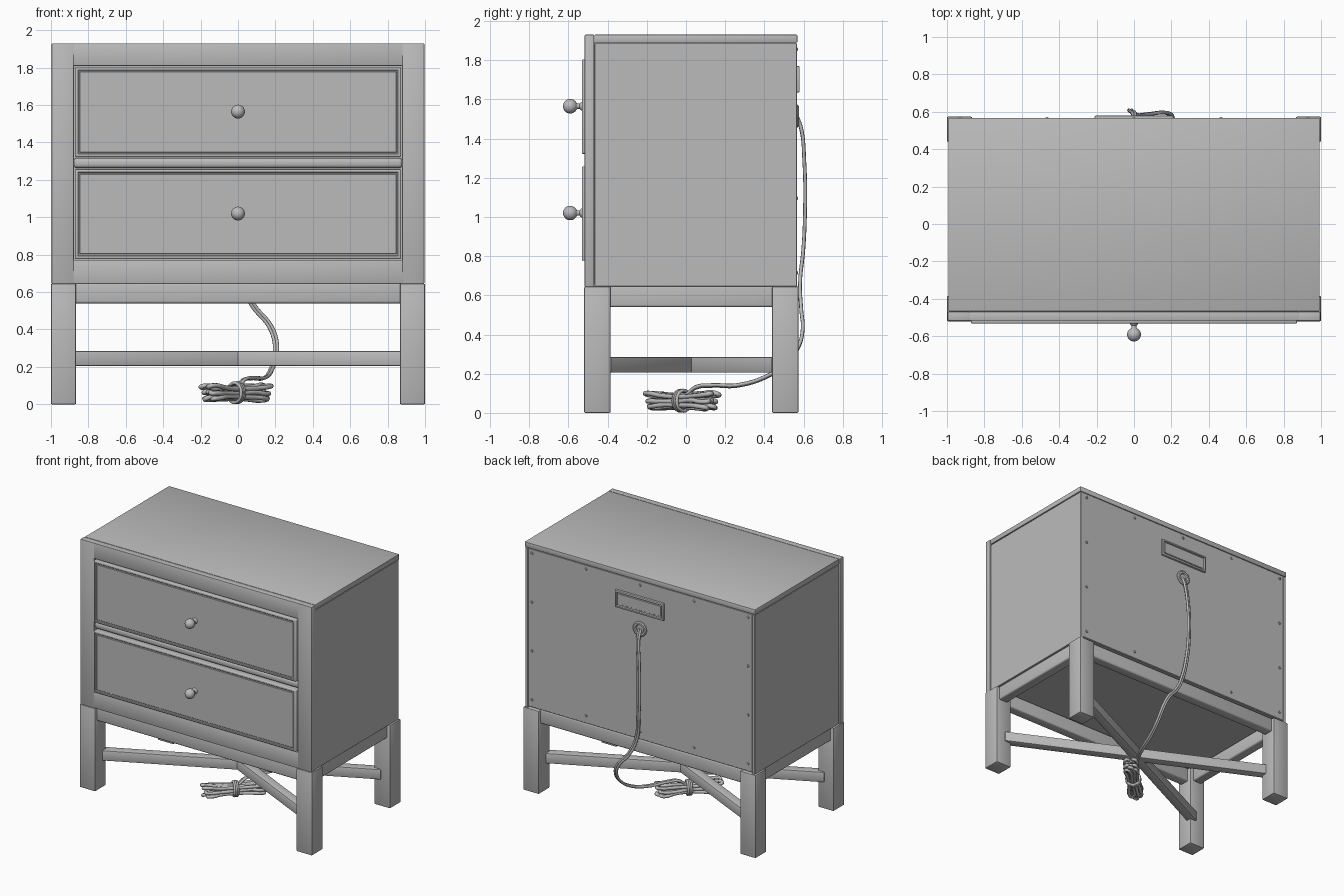
import bpy, bmesh, math, random
from mathutils import Vector, Matrix

if "Cube" in bpy.data.objects:
    bpy.data.objects.remove(bpy.data.objects["Cube"])

random.seed(4)
grey = bpy.data.materials.new("grey")
grey.diffuse_color = (0.5, 0.5, 0.5, 1)
grey.use_nodes = True
grey.node_tree.nodes["Principled BSDF"].inputs["Base Color"].default_value = grey.diffuse_color


def finish(ob, angle=35):
    ob.data.materials.clear()
    ob.data.materials.append(grey)
    bpy.ops.object.select_all(action='DESELECT')
    ob.select_set(True)
    bpy.context.view_layer.objects.active = ob
    bpy.ops.object.shade_smooth_by_angle(angle=math.radians(angle))
    return ob


def from_bmesh(name, bm):
    me = bpy.data.meshes.new(name)
    bm.to_mesh(me)
    bm.free()
    ob = bpy.data.objects.new(name, me)
    bpy.context.collection.objects.link(ob)
    return finish(ob)


def box(name, x, y, z, bevel=0.006, seg=2, insets=(), facing=-1):
    """Box from ranges; insets are (thickness, depth) steps on the y-facing side."""
    bm = bmesh.new()
    bmesh.ops.create_cube(bm, size=1)
    for v in bm.verts:
        for i, (a, b) in enumerate((x, y, z)):
            v.co[i] = a if v.co[i] < 0 else b
    if bevel:
        bmesh.ops.bevel(bm, geom=bm.edges[:], offset=bevel, segments=seg,
                        profile=0.5, affect='EDGES')
    bm.normal_update()
    if insets:
        face = max((f for f in bm.faces if f.normal.y * facing > 0.99),
                   key=lambda f: f.calc_area())
        for t, d in insets:
            bmesh.ops.inset_individual(bm, faces=[face], thickness=t, depth=d)
    return from_bmesh(name, bm)


def lathe(name, profile, origin, outward, steps=24):
    """Spin (radius, distance) points about the y axis."""
    bm = bmesh.new()
    vs = [bm.verts.new((r, d * outward, 0)) for r, d in profile]
    es = [bm.edges.new(p) for p in zip(vs, vs[1:])]
    bmesh.ops.spin(bm, geom=vs + es, cent=(0, 0, 0), axis=(0, 1, 0),
                   angle=math.tau, steps=steps)
    bmesh.ops.remove_doubles(bm, verts=bm.verts[:], dist=1e-5)
    bmesh.ops.recalc_face_normals(bm, faces=bm.faces[:])
    bmesh.ops.translate(bm, verts=bm.verts[:], vec=origin)
    return from_bmesh(name, bm)


def tube(name, paths, radius, cyclic=False):
    cu = bpy.data.curves.new(name, 'CURVE')
    cu.dimensions = '3D'
    cu.bevel_depth, cu.bevel_resolution, cu.resolution_u = radius, 2, 6
    cu.use_fill_caps = True
    for pts in paths:
        sp = cu.splines.new('BEZIER')
        sp.bezier_points.add(len(pts) - 1)
        for bp, p in zip(sp.bezier_points, pts):
            bp.co = p
            bp.handle_left_type = bp.handle_right_type = 'AUTO'
        sp.use_cyclic_u = cyclic
    ob = bpy.data.objects.new(name, cu)
    bpy.context.collection.objects.link(ob)
    bpy.ops.object.select_all(action='DESELECT')
    ob.select_set(True)
    bpy.context.view_layer.objects.active = ob
    bpy.ops.object.convert(target='MESH')
    return finish(bpy.context.view_layer.objects.active, 60)


# Cabinet body, top and side panels
box("body", (-0.97, 0.97), (-0.47, 0.56), (0.655, 1.89), 0)
box("top", (-0.992, 0.992), (-0.467, 0.568), (1.89, 1.93), 0.004)
for s, side in ((-1, "left"), (1, "right")):
    box(side + "_side", sorted((s * 0.965, s * 0.988)), (-0.467, 0.566),
        (0.645, 1.886), 0.002, 1)

# Front frame
FY = (-0.517, -0.469)
for s, side in ((-1, "left"), (1, "right")):
    box(side + "_stile", sorted((s * 0.878, s * 0.996)), FY, (0.645, 1.93), 0.004)
box("front_top_rail", (-0.88, 0.88), FY, (1.809, 1.93), 0.004)
box("front_bottom_rail", (-0.88, 0.88), FY, (0.645, 0.772), 0.004)
box("middle_rail", (-0.88, 0.88), (-0.514, -0.46), (1.263, 1.317), 0.02, 4)

# Drawers and knobs
knob = [(0, 0), (0.024, 0), (0.022, 0.008), (0.013, 0.016), (0.013, 0.028)]
knob += [(0.037 * math.sin(a), 0.064 - 0.037 * math.cos(a))
         for a in [math.radians(d) for d in range(22, 181, 14)]]
knob[-1] = (0, 0.101)
for name, z0, z1, zk in (("lower", 0.777, 1.257, 1.02), ("upper", 1.322, 1.804, 1.565)):
    box(name + "_drawer", (-0.872, 0.872), (-0.532, -0.46), (z0, z1), 0.007, 3,
        [(0.012, 0), (0.006, -0.004), (0.008, 0), (0.004, 0.003)])
    lathe(name + "_knob", knob, (0, -0.527, zk), -1)

# Legs and upper rails of the stand
LEG_Y = {"front": (-0.52, -0.385), "back": (0.44, 0.574)}
for end, y in LEG_Y.items():
    for s, side in ((-1, "left"), (1, "right")):
        box(f"{end}_{side}_leg", sorted((s * 0.866, s * 1.0)), y, (0, 0.645), 0.006)
RZ = (0.54, 0.65)
box("stand_front_rail", (-0.88, 0.88), (-0.495, -0.415), RZ, 0.012, 3)
box("stand_back_rail", (-0.88, 0.88), (0.47, 0.55), RZ, 0.012, 3)
for s, side in ((-1, "left"), (1, "right")):
    box(f"stand_{side}_rail", sorted((s * 0.895, s * 0.975)), (-0.4, 0.46), RZ, 0.012, 3)

# Crossed stretchers between opposite legs
for s, name in ((1, "rising"), (-1, "falling")):
    ob = box(name + "_stretcher", (-1.01, 1.01), (-0.035, 0.035), (0.205, 0.285), 0.008)
    ob.matrix_world = (Matrix.Translation((0, 0.028, 0)) @
                       Matrix.Rotation(s * math.atan2(0.87, 1.8), 4, 'Z'))

# Back panel with screws, socket plate and cord ring
box("back_panel", (-0.964, 0.964), (0.55, 0.564), (0.66, 1.886), 0.001, 1)
screw = [(0, 0.01), (0.006, 0.009), (0.01, 0.005), (0.01, 0)]
n = 0
for i in range(5):
    for j in range(4):
        if i in (0, 4) or j in (0, 3):
            n += 1
            lathe(f"screw_{n}", screw,
                  (-0.93 + 0.465 * i, 0.562, 0.715 + 0.38 * j), 1, 10)
box("socket_plate", (-0.21, 0.21), (0.55, 0.58), (1.635, 1.77), 0.006, 2,
    [(0.012, 0), (0.004, -0.012), (0.012, 0), (0.004, 0.004)], 1)
lathe("cord_ring", [(0.0, 0.006), (0.03, 0.006), (0.036, 0.014), (0.05, 0.014),
                    (0.058, 0.008), (0.058, 0)], (0, 0.562, 1.515), 1)

# Two-strand cord hanging down the back and running to the bundle
path = [(0, 0.565, 1.515), (0.0, 0.588, 1.45), (-0.015, 0.604, 1.28),
        (-0.02, 0.608, 1.08), (-0.01, 0.6, 0.85), (0.02, 0.582, 0.66),
        (0.08, 0.588, 0.53), (0.17, 0.595, 0.42), (0.2, 0.575, 0.34),
        (0.2, 0.52, 0.26), (0.18, 0.42, 0.19), (0.14, 0.26, 0.14),
        (0.08, 0.14, 0.14), (0.03, 0.05, 0.13), (0, 0, 0.09)]
tube("cord", [[(x + d, y, z + d * 0.3) for x, y, z in path]
              for d in (-0.007, 0.007)], 0.0095)

# Folded cord bundle, pinched in the middle by a tie
U, V, C = Vector((1, 1, 0)).normalized(), Vector((-1, 1, 0)).normalized(), Vector((-0.01, -0.02, 0))
loops = []
for k in range(9):
    cv, cz = (k % 3 - 1) * 0.026, 0.03 + (k // 3) * 0.032
    tilt, length = random.uniform(-0.6, 0.6), random.uniform(0.2, 0.235)
    pts = []
    for i in range(12):
        t = math.tau * i / 12
        w = 0.03 * math.sin(t) * (0.45 + 1.1 * math.cos(t) ** 2)
        pinch = 0.75 + 0.35 * math.cos(t) ** 2
        z = 0.06 + (cz - 0.06) * pinch + w * math.sin(tilt) + random.uniform(-0.005, 0.005)
        pts.append(C + U * length * math.cos(t) + V * (cv * pinch + w * math.cos(tilt))
                   + Vector((0, 0, max(0.014, z))))
    loops.append(pts)
tube("cord_bundle", loops, 0.0125, True)
tie = []
for off in (-0.012, 0.0, 0.012):
    tie.append([C + U * off + V * 0.05 * math.cos(a) + Vector((0, 0, 0.062 + 0.052 * math.sin(a)))
                for a in [math.tau * i / 10 for i in range(10)]])
tube("bundle_tie", tie, 0.009, True)
